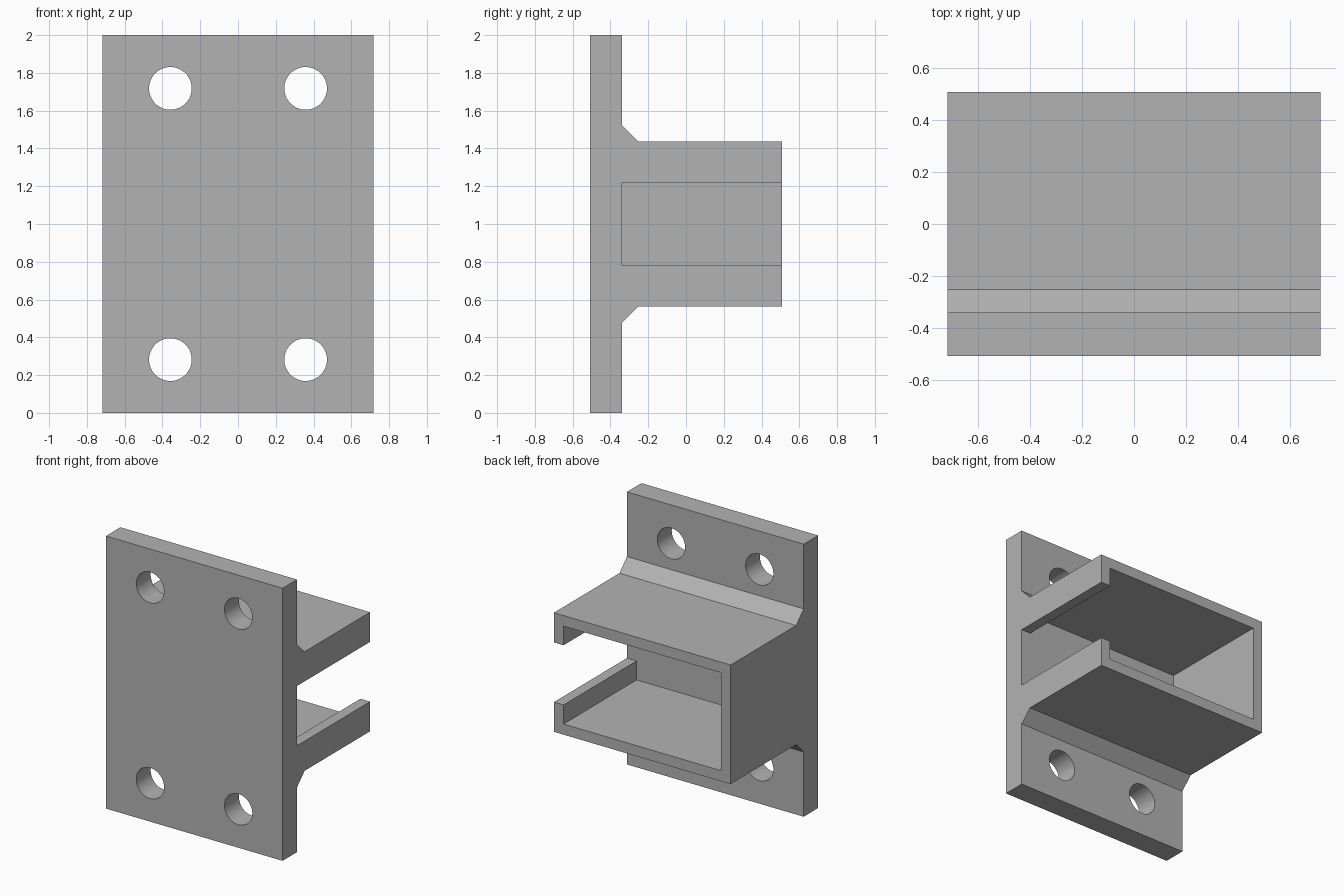
import bpy
import bmesh
from mathutils import Vector

cube = bpy.data.objects.get("Cube")
if cube:
    bpy.data.objects.remove(cube, do_unlink=True)

# Main dimensions
HALF_W = 0.717
FRONT, PLATE_BACK, BACK = -0.507, -0.34, 0.507
MID, ARM, SLOT, WALL = 1.0, 0.437, 0.219, 0.078
FLARE = 0.088
HOLE_X, HOLE_Z, HOLE_R = 0.358, 0.718, 0.113

grey = bpy.data.materials.new("plain grey")
grey.use_nodes = True
colour = (0.45, 0.45, 0.45, 1)
grey.diffuse_color = colour
grey.node_tree.nodes["Principled BSDF"].inputs["Base Color"].default_value = colour


def prism(name, points, direction):
    """Extrude a closed outline of 3D points along a direction."""
    bm = bmesh.new()
    face = bm.faces.new([bm.verts.new(p) for p in points])
    extruded = bmesh.ops.extrude_face_region(bm, geom=[face])["geom"]
    moved = [g for g in extruded if isinstance(g, bmesh.types.BMVert)]
    bmesh.ops.translate(bm, verts=moved, vec=Vector(direction))
    bmesh.ops.recalc_face_normals(bm, faces=bm.faces)
    mesh = bpy.data.meshes.new(name)
    bm.to_mesh(mesh)
    bm.free()
    mesh.materials.append(grey)
    obj = bpy.data.objects.new(name, mesh)
    bpy.context.collection.objects.link(obj)
    return obj


def cut(target, cutter):
    cutter.hide_render = True
    cutter.hide_viewport = True
    cutter.display_type = 'WIRE'
    mod = target.modifiers.new(cutter.name, 'BOOLEAN')
    mod.operation = 'DIFFERENCE'
    mod.solver = 'EXACT'
    mod.object = cutter


# Side outline: plate, sloped fillets and channel block, mirrored about mid height
upper = [(BACK, ARM), (PLATE_BACK + FLARE, ARM),
         (PLATE_BACK, ARM + FLARE), (PLATE_BACK, MID), (FRONT, MID)]
side = upper + [(y, -z) for y, z in reversed(upper)]
bracket = prism("mounting_bracket", [(-HALF_W, y, MID + z) for y, z in side],
                (2 * HALF_W, 0, 0))

# Channel hollow, with a slot between two lips on the left side
inner, lip, out = HALF_W - WALL, HALF_W - WALL, HALF_W + 0.1
half = [(-inner, ARM - WALL), (lip, ARM - WALL), (lip, SLOT), (out, SLOT)]
hollow = half + [(x, -z) for x, z in reversed(half)]
cut(bracket, prism("channel_cutter", [(x, PLATE_BACK, MID + z) for x, z in hollow],
                   (0, BACK - PLATE_BACK + 0.1, 0)))

# Four bolt holes through the plate
for side_name, sx in (("right", -1), ("left", 1)):
    for level, sz in (("lower", -1), ("upper", 1)):
        bpy.ops.mesh.primitive_cylinder_add(
            vertices=48, radius=HOLE_R, depth=0.5, rotation=(1.570796, 0, 0),
            location=(sx * HOLE_X, (FRONT + PLATE_BACK) / 2, MID + sz * HOLE_Z))
        drill = bpy.context.object
        drill.name = f"{level}_{side_name}_hole_cutter"
        drill.data.materials.append(grey)
        cut(bracket, drill)

# Apply the cuts, then smooth only the hole walls
bpy.ops.object.select_all(action='DESELECT')
bpy.context.view_layer.objects.active = bracket
bracket.select_set(True)
for mod in list(bracket.modifiers):
    cutter = mod.object
    bpy.ops.object.modifier_apply(modifier=mod.name)
    bpy.data.objects.remove(cutter, do_unlink=True)
bpy.ops.object.shade_smooth_by_angle(angle=0.5)
